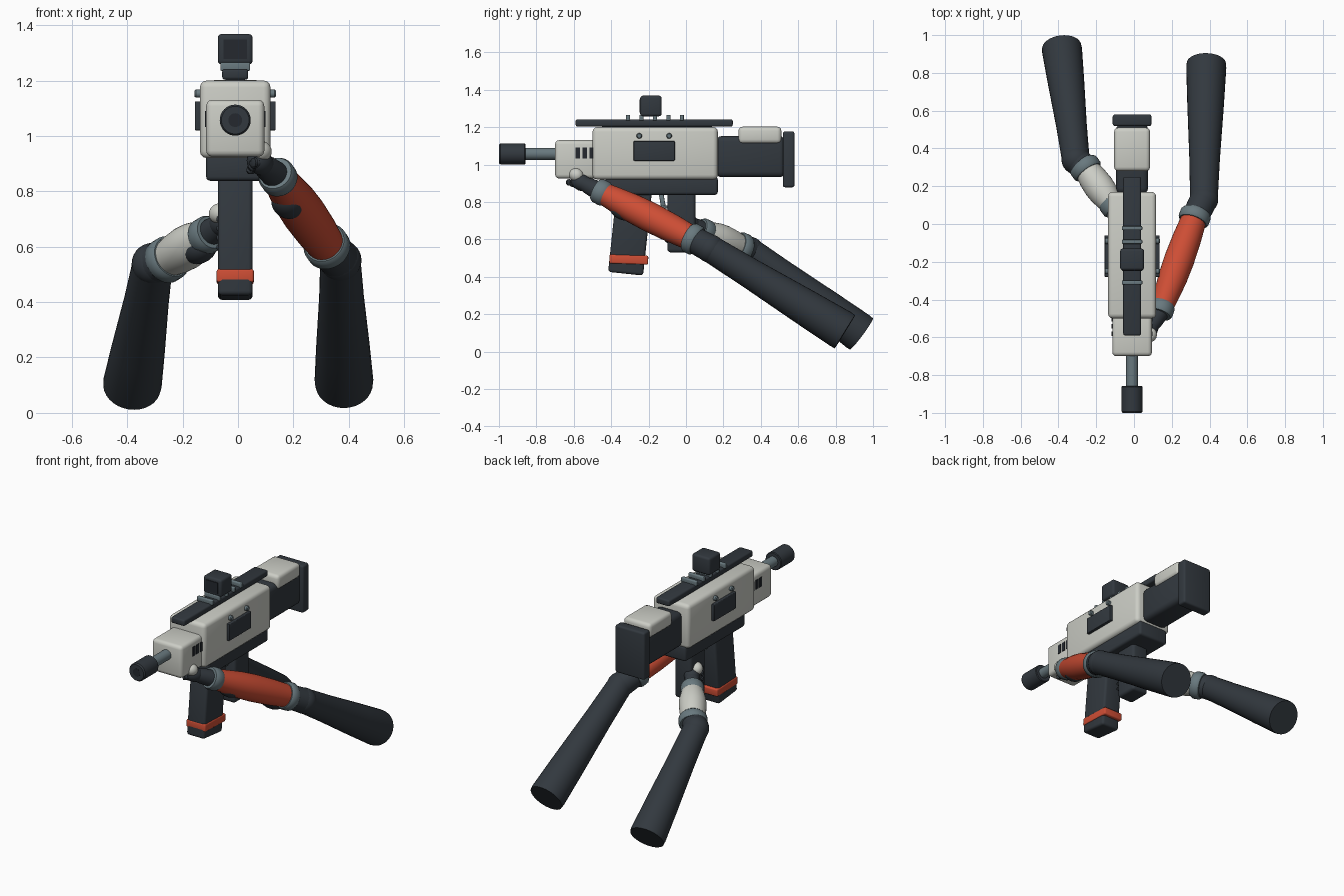
import bpy, bmesh, math
from mathutils import Vector, Matrix

cube = bpy.data.objects.get("Cube")
if cube:
    bpy.data.objects.remove(cube, do_unlink=True)


def material(name, r, g, b):
    m = bpy.data.materials.new(name)
    m.use_nodes = True
    m.diffuse_color = (r, g, b, 1)
    bsdf = next(n for n in m.node_tree.nodes if n.type == 'BSDF_PRINCIPLED')
    bsdf.inputs["Base Color"].default_value = (r, g, b, 1)
    return m


PALE = material("pale_shell", 0.60, 0.61, 0.56)
DARK = material("dark_polymer", 0.032, 0.040, 0.049)
STEEL = material("blue_steel", 0.14, 0.19, 0.21)
RED = material("orange_red", 0.61, 0.075, 0.035)
BLACK = material("black_glass", 0.018, 0.022, 0.028)
CX = -0.01  # centre plane of the weapon


def finish(name, bm, mat):
    bmesh.ops.recalc_face_normals(bm, faces=bm.faces)
    me = bpy.data.meshes.new(name)
    bm.to_mesh(me)
    bm.free()
    ob = bpy.data.objects.new(name, me)
    bpy.context.collection.objects.link(ob)
    me.materials.append(mat)
    bpy.ops.object.select_all(action='DESELECT')
    ob.select_set(True)
    bpy.context.view_layer.objects.active = ob
    bpy.ops.object.shade_smooth_by_angle(angle=math.radians(35))
    return ob


def box(name, mat, width, y, z, bevel=0.01, x=CX, tilt=0):
    """Rounded box from a width and y and z ranges, tilted about x."""
    bm = bmesh.new()
    size = (width, y[1] - y[0], z[1] - z[0])
    bmesh.ops.create_cube(bm, size=1, matrix=Matrix.Diagonal((*size, 1)))
    if bevel:
        bmesh.ops.bevel(bm, geom=bm.edges[:], offset=bevel, segments=3,
                        profile=0.5, affect='EDGES')
    place = Matrix.Translation((x, sum(y) / 2, sum(z) / 2)) @ Matrix.Rotation(math.radians(tilt), 4, 'X')
    bm.transform(place)
    return finish(name, bm, mat)


def limb(name, mat, a, b, profile, sides=32):
    """Round solid from a to b; profile lists (fraction, radius)."""
    a, b = Vector(a), Vector(b)
    axis = b - a
    turn = axis.to_track_quat('Z', 'Y')
    bm = bmesh.new()
    rings = []
    for t, r in profile:
        rings.append([bm.verts.new(a + axis * t + turn @ Vector(
            (r * math.cos(k * math.tau / sides), r * math.sin(k * math.tau / sides), 0)))
            for k in range(sides)])
    for low, high in zip(rings, rings[1:]):
        for k in range(sides):
            n = (k + 1) % sides
            bm.faces.new((low[k], low[n], high[n], high[k]))
    bm.faces.new(rings[0])
    bm.faces.new(rings[-1])
    return finish(name, bm, mat)


def ellipsoid(name, mat, centre, radii, along=(0, 0, 1)):
    bm = bmesh.new()
    turn = Vector(along).to_track_quat('Z', 'Y').to_matrix().to_4x4()
    bmesh.ops.create_uvsphere(bm, u_segments=24, v_segments=14, radius=1,
                              matrix=Matrix.Translation(centre) @ turn @ Matrix.Diagonal((*radii, 1)))
    return finish(name, bm, mat)


def band(name, mat, a, b, r):
    return limb(name, mat, a, b, [(0, r * 0.9), (0.2, r), (0.8, r), (1, r * 0.9)])


# Weapon body
box("receiver", PALE, 0.255, (-0.50, 0.17), (0.92, 1.20), 0.025)
box("lower_receiver", DARK, 0.21, (-0.43, 0.17), (0.838, 0.935), 0.015)
box("handguard", PALE, 0.21, (-0.70, -0.46), (0.925, 1.13), 0.022)
box("top_rail", DARK, 0.094, (-0.59, 0.25), (1.203, 1.242), 0.01)
box("rail_riser", DARK, 0.07, (-0.45, 0.14), (1.18, 1.21), 0)
for i in range(5):
    y = -0.31 + i * 0.072
    box(f"rail_rib_{i + 1}", STEEL, 0.108, (y - 0.011, y + 0.011), (1.235, 1.266), 0.005)

# Sight
box("sight_housing", DARK, 0.126, (-0.245, -0.13), (1.258, 1.368), 0.014)
box("sight_lens", BLACK, 0.085, (-0.249, -0.243), (1.278, 1.348), 0)

# Side plates, pins and vents
for side, label in ((1, "left"), (-1, "right")):
    x = CX + side * 0.132
    box(f"{label}_side_plate", DARK, 0.022, (-0.28, -0.06), (1.02, 1.125), 0.004, x + side * 0.003)
    for i, y in enumerate((-0.25, -0.09)):
        limb(f"{label}_pin_{i + 1}", STEEL, (CX + side * 0.12, y, 1.153), (CX + side * 0.147, y, 1.153),
             [(0, 0.015), (0.8, 0.015), (1, 0.011)], 16)
    for i in range(3):
        y = -0.58 + i * 0.038
        box(f"{label}_vent_{i + 1}", BLACK, 0.008, (y - 0.012, y + 0.012), (1.032, 1.09), 0,
            CX + side * 0.105)

# Barrel and muzzle
limb("barrel", STEEL, (CX, -0.69, 1.057), (CX, -0.88, 1.057), [(0, 0.032), (1, 0.032)])
limb("muzzle", DARK, (CX, -0.858, 1.057), (CX, -1.0, 1.057),
     [(0, 0.052), (0.03, 0.056), (0.94, 0.056), (1, 0.05)])
limb("bore", BLACK, (CX, -0.99, 1.057), (CX, -1.001, 1.057), [(0, 0.025), (1, 0.025)])

# Stock
box("stock_body", DARK, 0.17, (0.16, 0.53), (0.932, 1.152), 0.03)
box("cheek_pad", PALE, 0.19, (0.28, 0.51), (1.112, 1.202), 0.022)
box("butt_plate", DARK, 0.205, (0.518, 0.58), (0.878, 1.177), 0.012)

# Magazine, grip and trigger
box("magazine", DARK, 0.125, (-0.393, -0.205), (0.415, 0.87), 0.015, tilt=-6)
box("magazine_band", RED, 0.134, (-0.41, -0.202), (0.468, 0.516), 0.008, tilt=-2)
box("grip", DARK, 0.115, (-0.10, 0.05), (0.53, 0.86), 0.018)
box("trigger_guard", STEEL, 0.03, (-0.18, -0.08), (0.765, 0.78), 0.004)
box("trigger", STEEL, 0.03, (-0.14, -0.115), (0.775, 0.85), 0.006, tilt=10)


def arm(label, shell, hand, wrist, forearm_end, elbow, shoulder, pad, fingers, knuckle):
    hand, wrist, end, elbow = map(Vector, (hand, wrist, forearm_end, elbow))
    d = (end - wrist).normalized()
    h = hand - wrist
    # Hand
    limb(f"{label}_wrist", DARK, wrist, hand, [(0, 0.052), (0.6, 0.045), (1, 0.035)])
    ellipsoid(f"{label}_palm", DARK, hand, (0.045, 0.045, 0.06), h)
    ellipsoid(f"{label}_knuckle_plate", PALE, knuckle, (0.036, 0.036, 0.04), h)
    for i, (a, b) in enumerate(fingers):
        limb(f"{label}_finger_{i + 1}", DARK, a, b,
             [(0, 0.008), (0.12, 0.017), (0.85, 0.017), (1, 0.008)], 14)
    # Forearm with cuffs and lower pad
    band(f"{label}_wrist_cuff", STEEL, wrist - d * 0.035, wrist + d * 0.03, 0.068)
    limb(f"{label}_forearm", shell, wrist, end,
         [(0, 0.058), (0.15, 0.067), (0.35, 0.077), (0.55, 0.080), (0.8, 0.076), (1, 0.068)])
    ellipsoid(f"{label}_forearm_pad", DARK, pad, (0.058, 0.05, 0.075), d)
    band(f"{label}_elbow_ring", STEEL, end - d * 0.01, end + d * 0.05, 0.083)
    # Elbow and sleeve
    ellipsoid(f"{label}_elbow", DARK, elbow, (0.076, 0.076, 0.076))
    limb(f"{label}_elbow_joint", DARK, end, elbow, [(0, 0.07), (1, 0.074)])
    limb(f"{label}_upper_arm", DARK, elbow, shoulder,
         [(0, 0.073), (0.3, 0.081), (0.7, 0.097), (0.97, 0.106), (1, 0.104)])


arm("left", RED, (0.08, -0.56, 0.905), (0.145, -0.45, 0.85), (0.315, 0.02, 0.61),
    (0.37, 0.13, 0.55), (0.383, 0.85, 0.106), (0.18, -0.34, 0.755),
    [((0.095 - i * 0.01, -0.555 - i * 0.022, 0.92 - i * 0.005),
      (0.035 + i * 0.006, -0.575 - i * 0.018, 0.868 + i * 0.012)) for i in range(4)],
    (0.085, -0.588, 0.945))
arm("right", PALE, (-0.055, 0.02, 0.685), (-0.115, 0.10, 0.64), (-0.245, 0.28, 0.56),
    (-0.308, 0.34, 0.538), (-0.383, 0.937, 0.095), (-0.14, 0.13, 0.59),
    [((-0.075, -0.06, 0.70 - i * 0.034), (0.045, -0.105, 0.70 - i * 0.034)) for i in range(4)],
    (-0.068, -0.01, 0.72))
